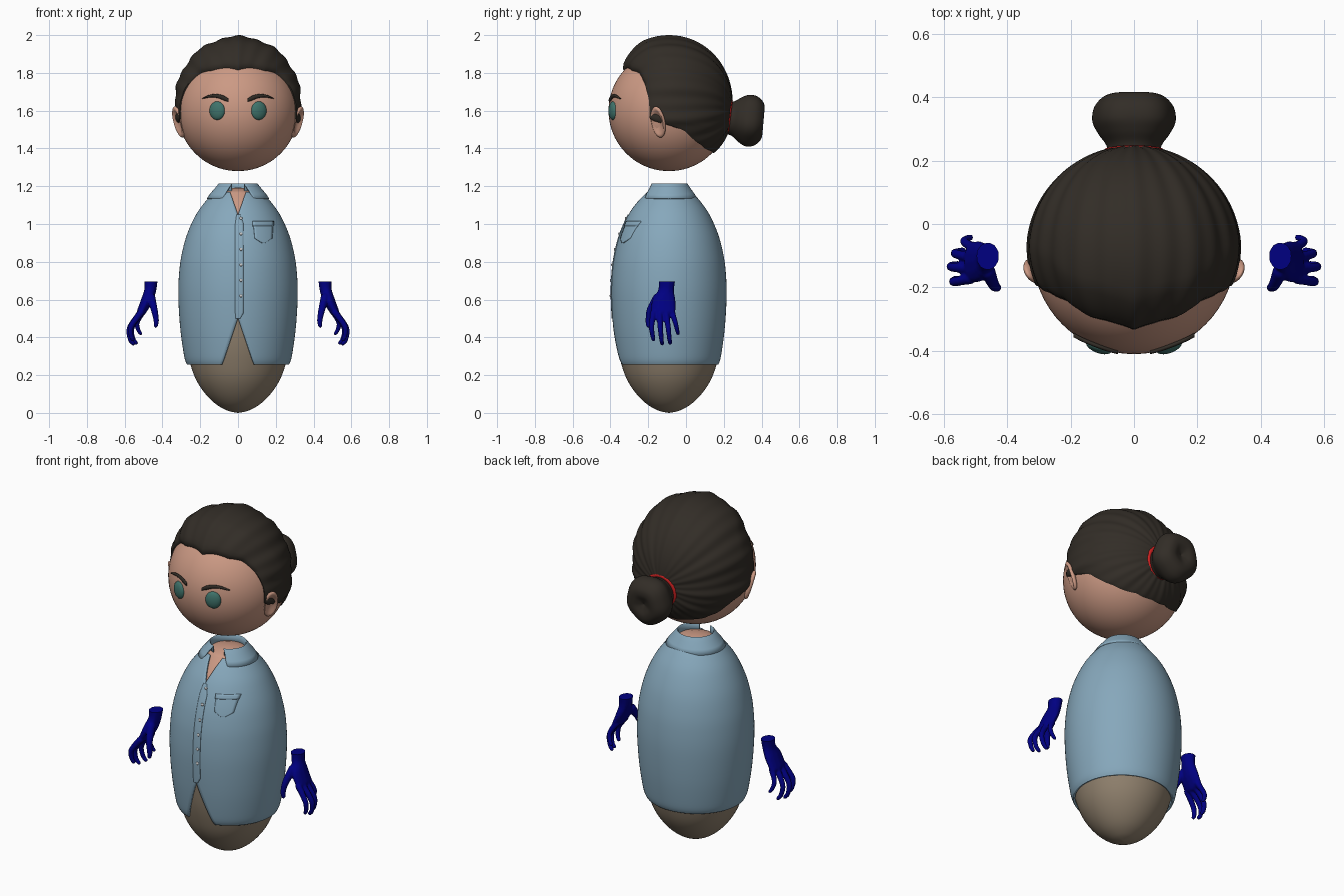
import bpy, bmesh
from math import sin, cos, asin, radians, pi, sqrt
from mathutils import Vector, Matrix

if "Cube" in bpy.data.objects:
    bpy.data.objects.remove(bpy.data.objects["Cube"])

CY = -0.09                      # depth of the head and body axis
HEAD = Vector((0, CY, 1.6))


def mat(name, r, g, b):
    m = bpy.data.materials.new(name)
    m.diffuse_color = (r, g, b, 1)
    m.use_nodes = True
    m.node_tree.nodes["Principled BSDF"].inputs["Base Color"].default_value = m.diffuse_color
    return m


SKIN = mat("skin", .60, .32, .23)
HAIR = mat("hair", .032, .026, .020)
SHIRT = mat("shirt_blue", .24, .39, .50)
PANTS = mat("pants_tan", .28, .22, .155)
EYE = mat("eye_teal", .05, .17, .145)
RED = mat("tie_red", .6, .015, .015)
WHITE = mat("button_white", .8, .8, .8)
DARK = mat("wrist_dark", .01, .01, .01)


def finish(name, bm, m, angle=50, solid=0):
    me = bpy.data.meshes.new(name)
    bm.to_mesh(me)
    bm.free()
    me.shade_smooth()
    me.set_sharp_from_angle(angle=radians(angle))
    if m:
        me.materials.append(m)
    ob = bpy.data.objects.new(name, me)
    bpy.context.collection.objects.link(ob)
    if solid:
        s = ob.modifiers.new("thickness", 'SOLIDIFY')
        s.thickness, s.offset = solid, -1
    return ob


def lerp_table(t, x):
    for a, b in zip(t, t[1:]):
        if x <= b[0]:
            f = (x - a[0]) / (b[0] - a[0])
            return a[1] + (b[1] - a[1]) * f
    return t[-1][1]


def spline(pts, k=6):
    """Catmull-Rom curve through the points."""
    v = [Vector(p) for p in pts]
    v = [v[0]] + v + [v[-1]]
    out = []
    for a, b, c, d in zip(v, v[1:], v[2:], v[3:]):
        for i in range(k):
            t = i / k
            out.append(.5 * (2 * b + (c - a) * t + (2 * a - 5 * b + 4 * c - d) * t * t
                             + (3 * b - a - 3 * c + d) * t ** 3))
    return out + [v[-1]]


def skin_grid(bm, grid):
    vs = [[bm.verts.new(p) for p in row] for row in grid]
    for r, s in zip(vs, vs[1:]):
        for j in range(len(r) - 1):
            bm.faces.new((r[j], r[j + 1], s[j + 1], s[j]))


def wrap(rows, n=72, cy=CY, weld=False):
    """Surface round the vertical axis from (z, rx, ry, half gap in front)."""
    bm, grid = bmesh.new(), []
    for z, rx, ry, gap in rows:
        g = asin(min(1, gap / rx)) if gap else 0
        angs = [g + (2 * pi - 2 * g) * j / n for j in range(n + 1)]
        grid.append([(rx * sin(a), cy - ry * cos(a), z) for a in angs])
    skin_grid(bm, grid)
    if weld:
        bmesh.ops.remove_doubles(bm, verts=bm.verts, dist=1e-5)
    return bm


def ellipsoid(name, loc, scale, m, rot=Matrix.Identity(4), dish=0):
    bm = bmesh.new()
    bmesh.ops.create_uvsphere(bm, u_segments=32, v_segments=20, radius=1)
    for v in bm.verts:
        if v.co.x > 0:
            v.co.x -= dish * max(0, 1 - 1.4 * (v.co.y ** 2 + v.co.z ** 2))
    bm.transform(Matrix.Translation(loc) @ rot @ Matrix.Diagonal((*scale, 1)))
    bmesh.ops.recalc_face_normals(bm, faces=bm.faces)
    return finish(name, bm, m)


# Head, ears, eyes and brows
bm = bmesh.new()
bmesh.ops.create_uvsphere(bm, u_segments=64, v_segments=40, radius=.32)
bm.transform(Matrix.Translation(HEAD))
finish("head", bm, SKIN)
for s, side in ((1, "left"), (-1, "right")):
    flip = Matrix.Diagonal((s, 1, 1, 1))
    rot = flip @ Matrix.Rotation(radians(-32), 4, 'Z') @ Matrix.Rotation(radians(17), 4, 'Y')
    ellipsoid("ear_" + side, (s * .314, -.147, 1.54), (.02, .042, .086), SKIN, rot, 1.3)
    ellipsoid("eye_" + side, (s * .11, -.386, 1.6), (.043, .021, .049), EYE,
              Matrix.Rotation(radians(20 * s), 4, 'Z'))
    bm = bmesh.new()
    grid = []
    for i in range(17):
        t = i / 16
        x, z = .05 + .14 * t, 1.655 + .022 * sin(pi * min(1, t * .93)) + .004 * t
        w = .013 * (1 - t) ** .6 * min(1, .55 + 3 * t) + .001
        y = CY - sqrt(.322 ** 2 - x * x - (z - 1.6) ** 2) - .008 * t
        grid.append([(s * x, y - .007 * cos(a), z + w * sin(a))
                     for a in [2 * pi * k / 12 for k in range(13)]])
    skin_grid(bm, grid)
    bmesh.ops.remove_doubles(bm, verts=bm.verts, dist=1e-5)
    bmesh.ops.holes_fill(bm, edges=bm.edges)
    bmesh.ops.recalc_face_normals(bm, faces=bm.faces)
    finish("eyebrow_" + side, bm, HAIR)

# Hair swept back to the bun: polar angle of the hairline by angle from the crown
HAIRLINE = [(0, 138), (12, 134), (33, 128), (45, 119), (62, 113), (80, 109), (99, 108),
            (103, 92), (109, 76), (130, 59), (155, 46), (180, 43)]
N, M = 180, 36
grid = []
for i in range(M + 2):
    row = []
    for j in range(N + 1):
        a = 2 * pi * j / N - pi
        edge = radians(lerp_table(HAIRLINE, abs(a) * 180 / pi))
        p = edge * min(i, M) / M
        e = sqrt(max(0, min(1, (edge - p) / .45)))
        up = max(0, sin(p) * cos(a))
        ridge = .0035 * cos(11 * a) + .003 * cos(26 * a + .6 * sin(3 * p))
        r = .326 + e * (.010 + .058 * up ** 1.4) + ridge * sin(p) * (.35 + .65 * e)
        if i > M:
            r = .305
        row.append(HEAD + r * Vector((sin(p) * sin(a), cos(p), sin(p) * cos(a))))
    grid.append(row)
bm = bmesh.new()
skin_grid(bm, grid)
bmesh.ops.remove_doubles(bm, verts=bm.verts, dist=1e-5)
bmesh.ops.recalc_face_normals(bm, faces=bm.faces)
finish("hair", bm, HAIR, 60)

# Bun and its tie
prof = spline([(-.02, .08), (.015, .088), (.05, .112), (.09, .13), (.135, .124), (.168, .095),
               (.176, .06), (.165, .025), (.155, 0)])
bm = wrap([(z, max(r, 0), max(r, 0) * 1.05, 0) for z, r in prof], 60, 0, True)
for v in bm.verts:
    a = Vector((v.co.x, v.co.y, 0)).angle(Vector((0, 1, 0)), 0)
    k = 1 + .03 * cos(5 * a) * min(1, max(0, v.co.z * 12))
    v.co = (v.co.x * k, v.co.y * k, v.co.z)
bm.transform(Matrix.Translation((0, .235, 1.56)) @ Matrix.Rotation(radians(-95), 4, 'X'))
finish("hair_bun", bm, HAIR)
ring = [(.011 * sin(b), .087 + .012 * cos(b), .087 + .012 * cos(b), 0)
        for b in [2 * pi * k / 12 for k in range(13)]]
bm = wrap(ring, 48, 0, True)
bmesh.ops.recalc_face_normals(bm, faces=bm.faces)
bm.transform(Matrix.Translation((0, .226, 1.57)) @ Matrix.Rotation(radians(-97), 4, 'X'))
finish("hair_tie", bm, RED)

# Shirt with open neck and split hem
BODY = [tuple(p) for p in spline([(.255, .27), (.3, .285), (.45, .306), (.62, .316), (.75, .311),
        (.85, .296), (.95, .268), (1.05, .222), (1.12, .172), (1.17, .125)])]
RY = .965


def gap(z):
    return max(0, .085 * (.5 - z) / .245, .042 * (z - 1.05) / .12)


zs = sorted([p[0] for p in BODY] + [.5])
finish("shirt", wrap([(z, lerp_table(BODY, z), RY * lerp_table(BODY, z), gap(z)) for z in zs], 96),
       SHIRT, 50, .012)
collar = [(1.135, .165, .15, .085), (1.16, .148, .135, .068), (1.19, .122, .113, .05),
          (1.21, .106, .1, .036), (1.215, .1, .095, .033), (1.208, .094, .089, .033),
          (1.15, .094, .089, .033)]
finish("collar", wrap(collar), SHIRT, 60, .006)

# Chest and neck showing in the collar, and egg-shaped lower body
chest = [(z, r - .016) for z, r in BODY if z > .9] + [(1.178, .09), (1.19, .05), (1.193, 0)]
finish("chest", wrap([(z, r, r * RY, 0) for z, r in chest], 64, CY, True), SKIN)
egg = spline([(0, 0), (.012, .055), (.045, .115), (.1, .172), (.17, .219), (.25, .25), (.36, .276),
              (.5, .29), (.6, .29)])
finish("lower_body", wrap([(max(z, 0), max(r, 0), max(r, 0), 0) for z, r in egg], 64, CY, True),
       PANTS)


def on_shirt(x, z, off):
    r = lerp_table(BODY, z)
    return Vector((x, CY - RY * sqrt(max(0, r * r - x * x)) - off, z))


def panel(name, rows, off, n=8, k=8):
    """Cloth patch on the shirt front from (z, left x, right x) rows, bottom first."""
    grid = []
    for a, b in zip(rows, rows[1:]):
        for i in range(k + 1):
            z, l, r = Vector(a).lerp(Vector(b), i / k)
            grid.append([on_shirt(l + (r - l) * j / n, z, off) for j in range(n + 1)])
    bm = bmesh.new()
    skin_grid(bm, grid)
    bmesh.ops.remove_doubles(bm, verts=bm.verts, dist=1e-5)
    finish(name, bm, SHIRT, 40, off + .003)


panel("button_placket", [(.5, -.012, .012), (.53, -.015, .03), (1.0, -.015, .03),
                         (1.05, -.008, .012)], .004, 4, 12)
panel("pocket", [(.9, .128, .144), (.925, .09, .182), (1.012, .081, .188)], .006)
panel("pocket_hem", [(.99, .08, .189), (1.015, .078, .191)], .009, 8, 3)
for i in range(6):
    z = 1.03 - .082 * i
    ellipsoid(f"button_{i + 1}", on_shirt(.016, z, .005), (.008, .005, .008), WHITE)

# Hands: overlapping beads fused into one skin, cut flat at the wrist
LIMBS = [
    [(.46, -.10, .73, .040, .048), (.465, -.105, .65, .033, .043), (.485, -.118, .59, .031, .064),
     (.512, -.12, .535, .024, .066)],
    [(.46, -.15, .61, .024, .026), (.443, -.19, .545, .019, .019), (.433, -.2, .49, .015, .015),
     (.435, -.2, .462, .012, .012)],
    [(.515, -.172, .53, .019, .018), (.565, -.182, .46, .016, .015), (.566, -.177, .41, .013, .013),
     (.557, -.172, .388, .011, .011)],
    [(.52, -.14, .525, .019, .018), (.573, -.136, .45, .016, .015), (.571, -.13, .39, .013, .013),
     (.554, -.126, .366, .011, .011)],
    [(.52, -.105, .525, .018, .017), (.562, -.094, .45, .015, .015), (.556, -.088, .395, .013, .013),
     (.54, -.084, .37, .011, .011)],
    [(.505, -.075, .535, .018, .017), (.534, -.057, .48, .014, .014), (.528, -.047, .44, .012, .012),
     (.515, -.043, .42, .01, .01)]]
bm = bmesh.new()
for limb in LIMBS:
    for x, y, z, rx, ry in spline(limb, 9):
        bmesh.ops.create_icosphere(bm, subdivisions=2, radius=1, matrix=Matrix.Translation((x, y, z))
                                   @ Matrix.Diagonal((rx, ry, min(rx, ry), 1)))
src = finish("hand_source", bm, None)
r = src.modifiers.new("fuse", 'REMESH')
r.mode, r.voxel_size = 'VOXEL', .005
s = src.modifiers.new("soften", 'SMOOTH')
s.factor, s.iterations = .5, 5
fused = bpy.data.meshes.new_from_object(src.evaluated_get(bpy.context.evaluated_depsgraph_get()))
bpy.data.objects.remove(src)
# Colour bands: red grows downward, green grows toward the back
V, U = 7, 5
TINT = [mat(f"hand_tint_{i}_{j}", .55 * (i / (V - 1)) ** 1.4, .42 * (j / (U - 1)) ** 1.5, .22)
        for i in range(V) for j in range(U)]
for sx, side in ((1, "left"), (-1, "right")):
    bm = bmesh.new()
    bm.from_mesh(fused)
    bmesh.ops.bisect_plane(bm, geom=bm.verts[:] + bm.edges[:] + bm.faces[:], plane_co=(0, 0, .695),
                           plane_no=(0, 0, 1), clear_outer=True)
    caps = set(bmesh.ops.holes_fill(bm, edges=bm.edges, sides=0)["faces"])
    for f in bm.faces:
        c = f.calc_center_median()
        i = round(min(1, max(0, (.69 - c.z) / .31)) * (V - 1))
        j = round(min(1, max(0, (c.y + .2) / .16)) * (U - 1))
        f.material_index = V * U if f in caps else i * U + j
    bm.transform(Matrix.Diagonal((sx, 1, 1, 1)))
    bmesh.ops.recalc_face_normals(bm, faces=bm.faces)
    hand = finish("hand_" + side, bm, None)
    hand.data.materials.clear()
    for k, m in enumerate(TINT + [DARK]):
        hand.data.materials.append(m)
